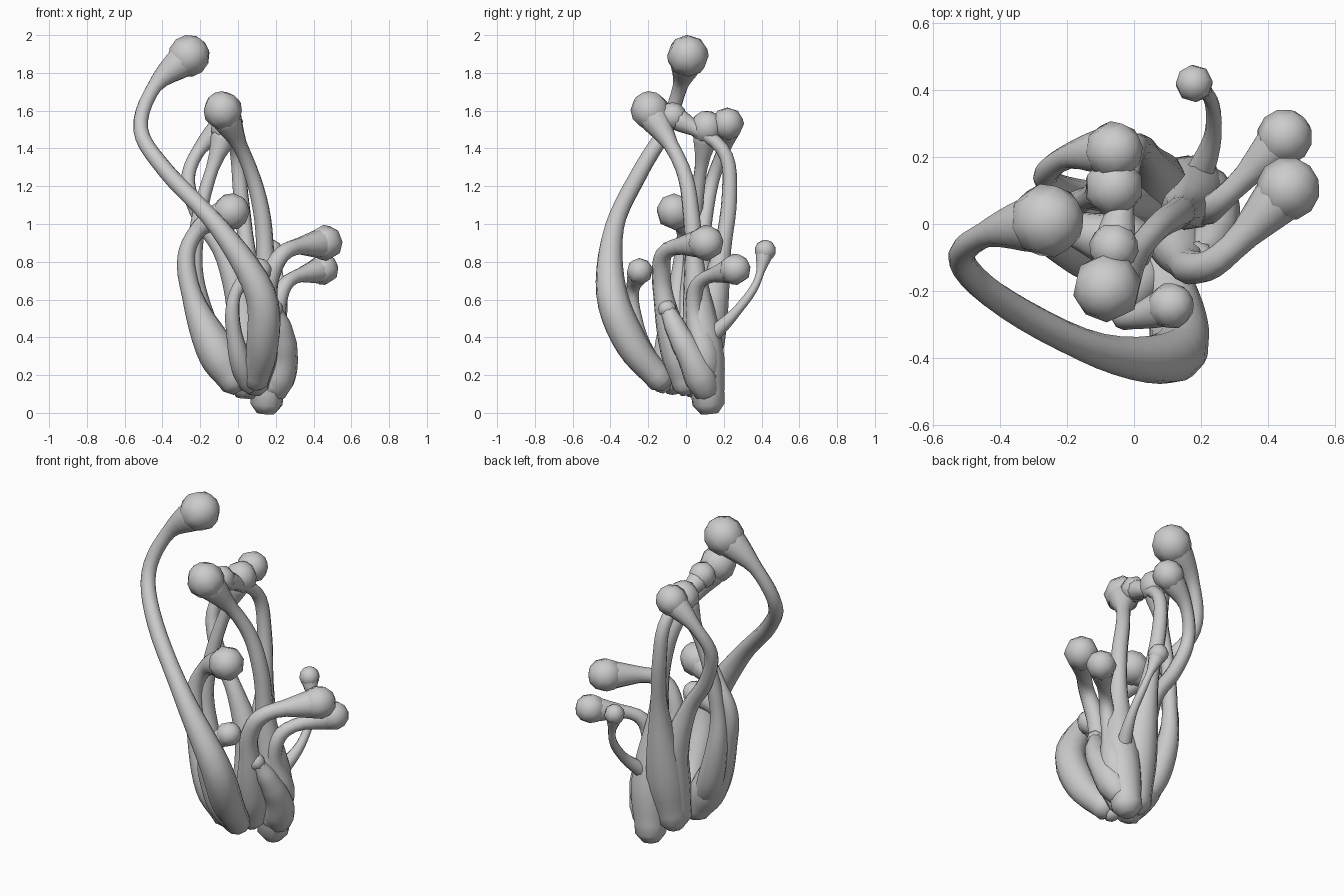
import bpy, bmesh, math
from mathutils import Vector, Matrix

SIDES = 10


def spline(pts, steps=5):
    # Catmull-Rom path through the control points
    p = [Vector(q) for q in pts]
    p = [2 * p[0] - p[1]] + p + [2 * p[-1] - p[-2]]
    out = []
    for i in range(1, len(p) - 2):
        a, b, c, d = p[i - 1:i + 3]
        for k in range(steps):
            t = k / steps
            out.append(0.5 * (2 * b + (c - a) * t + (2 * a - 5 * b + 4 * c - d) * t**2
                              + (3 * b - a - 3 * c + d) * t**3))
    return out + [p[-2]]


def blend(keys, t):
    for (t0, r0), (t1, r1) in zip(keys, keys[1:]):
        if t <= t1:
            s = (t - t0) / (t1 - t0)
            return r0 + (r1 - r0) * s * s * (3 - 2 * s)
    return keys[-1][1]


def mushroom(name, pts, thick, thin, head):
    path = spline(pts)
    dist = [0]
    for a, b in zip(path, path[1:]):
        dist.append(dist[-1] + (b - a).length)
    total = dist[-1]
    neck = max(0.7, 1 - 2.5 * head / total)
    keys = [(0, thick * 0.8), (0.15, thick), (0.53, thin * 1.22), (neck, thin), (1, head * 0.84)]
    bm = bmesh.new()
    # swept stem with a blunt foot
    rings, side = [], None
    for i, c in enumerate(path):
        tan = (path[min(i + 1, len(path) - 1)] - path[max(i - 1, 0)]).normalized()
        if side is None:
            side = tan.orthogonal()
        side = (side - tan * side.dot(tan)).normalized()
        up = tan.cross(side)
        r = blend(keys, dist[i] / total)
        loops = [(c, r)]
        if i == 0:
            loops.insert(0, (c - tan * thick * 0.45, r * 0.55))
        for o, rr in loops:
            rings.append([bm.verts.new(o + rr * (side * math.cos(a) + up * math.sin(a)))
                          for a in (2 * math.pi * k / SIDES for k in range(SIDES))])
    for a, b in zip(rings, rings[1:]):
        for k in range(SIDES):
            n = (k + 1) % SIDES
            bm.faces.new((a[k], a[n], b[n], b[k]))
    bm.faces.new(rings[0][::-1])
    bm.faces.new(rings[-1])
    # faceted round cap, aligned with the end of the stem
    rot = tan.to_track_quat('Z', 'Y').to_matrix().to_4x4()
    bmesh.ops.create_uvsphere(bm, u_segments=8, v_segments=6, radius=head,
                              matrix=Matrix.Translation(path[-1]) @ rot)
    for f in bm.faces:
        f.smooth = True
    me = bpy.data.meshes.new(name)
    bm.to_mesh(me)
    bm.free()
    bpy.context.collection.objects.link(bpy.data.objects.new(name, me))


# tall stems
mushroom("tallest_mushroom",
         [(0.09, -0.13, 0.17), (0.13, -0.285, 0.36), (0.115, -0.395, 0.64), (-0.1, -0.38, 0.98),
          (-0.38, -0.24, 1.28), (-0.515, -0.11, 1.5), (-0.44, -0.03, 1.73), (-0.26, 0.01, 1.89)],
         0.09, 0.038, 0.112)
mushroom("front_tall_mushroom",
         [(0.15, 0.12, 0.045), (0.17, 0.09, 0.35), (0.15, 0.05, 0.7), (0.13, 0.03, 1.03),
          (0.06, -0.02, 1.3), (-0.08, -0.19, 1.6)], 0.108, 0.038, 0.104)
mushroom("middle_tall_mushroom",
         [(0.04, 0.06, 0.13), (0.06, 0.1, 0.4), (0.05, 0.18, 0.8), (0.015, 0.23, 1.15),
          (-0.01, 0.19, 1.4), (-0.06, -0.07, 1.57)], 0.11, 0.035, 0.075)
mushroom("back_tall_mushroom",
         [(-0.05, -0.07, 0.24), (-0.14, -0.02, 0.35), (-0.22, 0.02, 0.62), (-0.23, 0.03, 0.85),
          (-0.18, 0.06, 1.15), (-0.06, 0.11, 1.51)], 0.075, 0.034, 0.09)
mushroom("rear_tall_mushroom",
         [(0.02, 0.04, 0.15), (0.03, 0.08, 0.5), (-0.07, 0.08, 0.82), (-0.2, 0.1, 1.03),
          (-0.265, 0.14, 1.23), (-0.2, 0.2, 1.4), (-0.06, 0.22, 1.53)], 0.095, 0.035, 0.088)
# medium stems
mushroom("left_medium_mushroom",
         [(-0.01, -0.07, 0.16), (-0.11, -0.07, 0.32), (-0.23, -0.05, 0.58), (-0.275, -0.02, 0.82),
          (-0.2, -0.01, 0.98), (-0.035, -0.06, 1.065)], 0.105, 0.042, 0.098)
mushroom("right_medium_mushroom",
         [(0.09, 0.0, 0.14), (0.12, -0.04, 0.3), (0.15, -0.1, 0.52), (0.17, -0.13, 0.72),
          (0.26, -0.1, 0.86), (0.46, 0.105, 0.9)], 0.09, 0.042, 0.096)
mushroom("right_low_mushroom",
         [(0.17, 0.08, 0.13), (0.21, 0.09, 0.32), (0.21, 0.04, 0.55), (0.27, 0.08, 0.7),
          (0.45, 0.26, 0.76)], 0.09, 0.036, 0.084)
# bare stump in front of the right stems
mushroom("right_stump",
         [(0.19, 0.11, 0.11), (0.24, 0.04, 0.27), (0.235, -0.04, 0.42), (0.19, -0.1, 0.55)],
         0.088, 0.058, 0.05)
# small stems
mushroom("small_back_mushroom",
         [(0.15, 0.07, 0.32), (0.19, 0.14, 0.41), (0.235, 0.26, 0.53), (0.23, 0.37, 0.68),
          (0.18, 0.42, 0.86)], 0.042, 0.02, 0.057)
mushroom("small_front_mushroom",
         [(0.06, -0.12, 0.14), (0.0, -0.22, 0.32), (-0.03, -0.275, 0.52), (0.0, -0.28, 0.66),
          (0.11, -0.245, 0.75)], 0.06, 0.033, 0.07)
